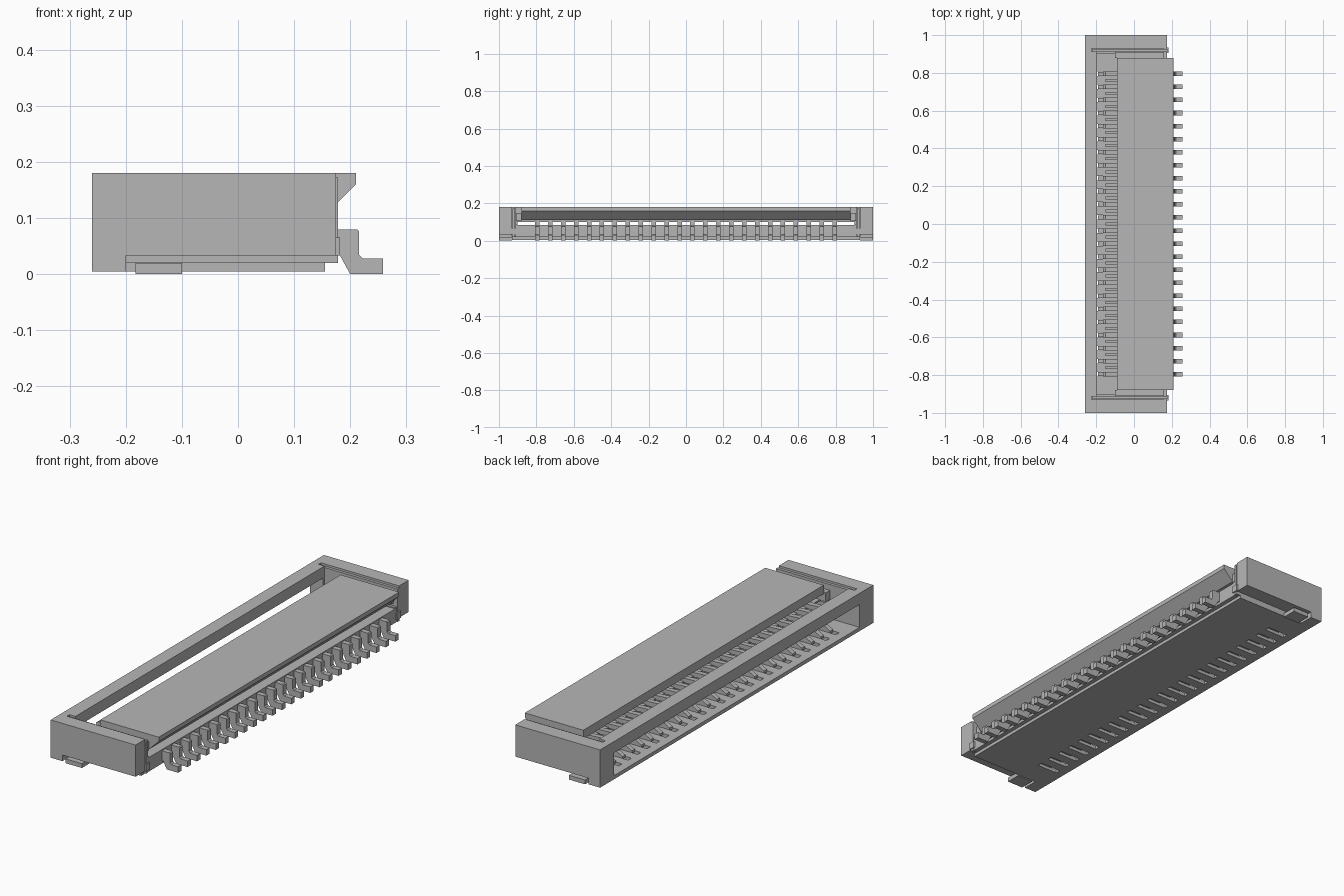
import bpy
import bmesh

cube = bpy.data.objects.get("Cube")
if cube:
    bpy.data.objects.remove(cube, do_unlink=True)

grey = bpy.data.materials.new("light grey")
grey.use_nodes = True
COLOUR = (0.47, 0.47, 0.47, 1)
grey.diffuse_color = COLOUR
grey.node_tree.nodes["Principled BSDF"].inputs["Base Color"].default_value = COLOUR


def finish(name, bm):
    bmesh.ops.recalc_face_normals(bm, faces=bm.faces)
    mesh = bpy.data.meshes.new(name)
    bm.to_mesh(mesh)
    bm.free()
    mesh.materials.append(grey)
    obj = bpy.data.objects.new(name, mesh)
    bpy.context.collection.objects.link(obj)
    return obj


def add_prism(bm, profile, y0, y1):
    """Extrude an (x, z) outline from y0 to y1."""
    face = bm.faces.new([bm.verts.new((x, y0, z)) for x, z in profile])
    made = bmesh.ops.extrude_face_region(bm, geom=[face])["geom"]
    verts = [g for g in made if isinstance(g, bmesh.types.BMVert)]
    bmesh.ops.translate(bm, verts=verts, vec=(0, y1 - y0, 0))


def rect(x0, x1, z0, z1):
    return [(x0, z0), (x1, z0), (x1, z1), (x0, z1)]


def part(name, *prisms):
    bm = bmesh.new()
    for profile, y0, y1 in prisms:
        add_prism(bm, profile, y0, y1)
    return finish(name, bm)


def both_ends(name, *prisms):
    """Build a part at the +y end and mirror it to the -y end."""
    obj = part(name, *prisms)
    mod = obj.modifiers.new("mirror", 'MIRROR')
    mod.use_axis = (False, True, False)
    mod.use_clip = False
    return obj


# Pin layout
COUNT = 24
PITCH = 1.59 / (COUNT - 1)
rows = [-0.795 + i * PITCH for i in range(COUNT)]
W = 0.012  # half width of a contact

# Floor with open slots under the contacts
edges = [-0.93] + [e for y in rows for e in (y - W, y + W)] + [0.93]
bars = [(rect(-0.22, -0.115, 0.005, 0.022), edges[i], edges[i + 1])
        for i in range(0, len(edges), 2)]
part("housing_floor",
     (rect(-0.26, -0.22, 0.005, 0.022), -0.93, 0.93),
     (rect(-0.115, 0.155, 0.005, 0.022), -0.93, 0.93), *bars)

# Rear block that holds the pins
part("housing_rear", (rect(0.04, 0.175, 0.02, 0.085), -0.91, 0.91))

# Rail above the cable opening
part("front_rail",
     (rect(-0.26, -0.225, 0.128, 0.18), -0.93, 0.93),
     (rect(-0.225, -0.195, 0.128, 0.18), -0.912, 0.912))

# End walls, undercut behind the front foot
both_ends("end_wall",
          ([(-0.26, 0.005), (-0.2, 0.005), (-0.2, 0.033), (0.175, 0.033),
            (0.175, 0.18), (-0.26, 0.18)], 0.93, 1.0),
          (rect(-0.26, -0.225, 0.005, 0.18), 0.9, 0.93),
          (rect(-0.225, -0.195, 0.005, 0.18), 0.9, 0.912),
          (rect(-0.195, 0.175, 0.005 + 0.015, 0.09), 0.9, 0.912))

# Metal hold-down plates with solder tabs folded outward
both_ends("hold_down",
          (rect(-0.22, 0.178, 0.02, 0.172), 0.914, 0.927),
          (rect(0.172, 0.182, 0.033, 0.065), 0.905, 0.935),
          (rect(-0.183, -0.1, 0.0, 0.02), 0.93, 1.0))

# Flip lock with a chamfered rear lip and lower side ears
part("lock_flap",
     ([(-0.09, 0.18), (0.21, 0.18), (0.21, 0.16), (0.16, 0.11),
       (-0.03, 0.11), (-0.09, 0.14)], -0.88, 0.88))
both_ends("lock_ear", (rect(-0.1, 0.16, 0.105, 0.147), 0.88, 0.91))

# Solder pins
pin = [(0.17, 0.08), (0.212, 0.08), (0.216, 0.076), (0.216, 0.034),
       (0.222, 0.028), (0.258, 0.028), (0.258, 0.0), (0.2, 0.0),
       (0.182, 0.033), (0.17, 0.033)]
part("solder_pins", *[(pin, y - W, y + W) for y in rows])

# Spring contacts: upper arm, lower arm with a raised tip
upper = [(0.05, 0.08), (0.05, 0.118), (-0.15, 0.128), (-0.165, 0.118),
         (-0.15, 0.106), (0.01, 0.1), (0.01, 0.08)]
lower = [(0.05, 0.02), (0.05, 0.05), (-0.1, 0.036), (-0.16, 0.046),
         (-0.19, 0.03), (-0.19, 0.018), (-0.115, 0.018)]
part("upper_contacts", *[(upper, y - W, y + W) for y in rows])
part("lower_contacts", *[(lower, y - W * 0.9, y + W * 0.9) for y in rows])

# Divider ribs beside the contacts, reaching in from the rear block
rib = rect(-0.15, 0.04, 0.1, 0.108)
part("divider_ribs", *[(rib, y + PITCH / 2 - 0.008, y + PITCH / 2 + 0.008)
                       for y in rows[:-1]])
part("rib_bridge", (rect(-0.07, 0.05, 0.1, 0.108), -0.9, 0.9))
